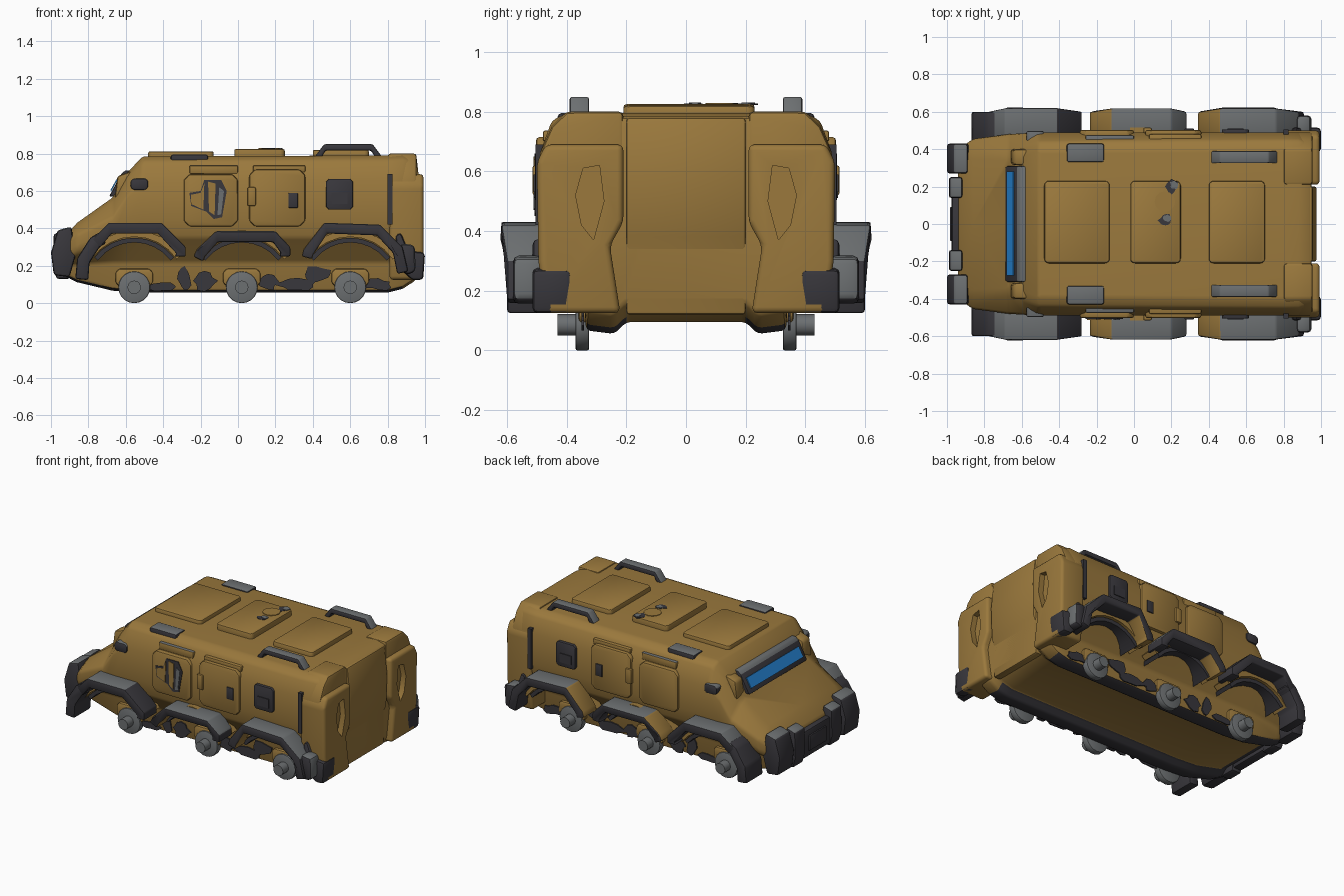
import bpy, bmesh, math, random
from mathutils import Vector

random.seed(4)
if "Cube" in bpy.data.objects:
    bpy.data.objects.remove(bpy.data.objects["Cube"])


def material(name, rgb):
    m = bpy.data.materials.new(name)
    m.use_nodes = True
    m.diffuse_color = (*rgb, 1)
    m.node_tree.nodes["Principled BSDF"].inputs["Base Color"].default_value = (*rgb, 1)
    return m


TAN = material("tan paint", (0.325, 0.19, 0.046))
DARK = material("charcoal", (0.04, 0.038, 0.045))
GREY = material("steel grey", (0.15, 0.16, 0.165))
BLUE = material("blue glass", (0.02, 0.24, 0.68))
built = []


def finish(name, bm, mats, rule=None, mirror=False, bevel=0.0, segments=2):
    """Turn a bmesh into an object, colouring faces by a rule."""
    bmesh.ops.recalc_face_normals(bm, faces=bm.faces)
    bm.normal_update()
    if rule:
        for f in bm.faces:
            f.material_index = rule(f.calc_center_median(), f.normal)
    me = bpy.data.meshes.new(name)
    bm.to_mesh(me)
    bm.free()
    for m in mats:
        me.materials.append(m)
    ob = bpy.data.objects.new(name, me)
    bpy.context.collection.objects.link(ob)
    if mirror:
        mod = ob.modifiers.new("mirror", "MIRROR")
        mod.use_axis = (False, True, False)
    if bevel:
        mod = ob.modifiers.new("bevel", "BEVEL")
        mod.width, mod.segments = bevel, segments
        mod.limit_method, mod.angle_limit = "ANGLE", math.radians(25)
    built.append(ob)
    return ob


PLACE = {"x": lambda u, v, d: (d, u, v), "y": lambda u, v, d: (u, d, v), "z": lambda u, v, d: (u, v, d)}


def prism_mesh(outline, axis, a, b):
    bm = bmesh.new()
    ends = [[bm.verts.new(PLACE[axis](u, v, d)) for u, v in outline] for d in (a, b)]
    for ring in ends:
        bm.faces.new(ring)
    n = len(outline)
    for i in range(n):
        j = (i + 1) % n
        bm.faces.new((ends[0][i], ends[0][j], ends[1][j], ends[1][i]))
    return bm


def prism(name, outline, axis, a, b, mats, **kw):
    return finish(name, prism_mesh(outline, axis, a, b), mats, **kw)


def rect(u0, u1, v0, v1, cut=0.0):
    """Rectangle, optionally with chamfered corners."""
    if not cut:
        return [(u0, v0), (u1, v0), (u1, v1), (u0, v1)]
    return [(u0 + cut, v0), (u1 - cut, v0), (u1, v0 + cut), (u1, v1 - cut),
            (u1 - cut, v1), (u0 + cut, v1), (u0, v1 - cut), (u0, v0 + cut)]


def arc(cx, cz, r, a0, a1, n):
    angles = [math.radians(a0 + (a1 - a0) * i / n) for i in range(n + 1)]
    return [(cx + r * math.cos(t), cz + r * math.sin(t)) for t in angles]


def blob(cx, cz, rx, rz):
    """Ragged patch outline."""
    return [(cx + rx * x * s, cz + rz * z * s)
            for x, z in arc(0, 0, 1, 0, 330, 11) for s in [random.uniform(0.65, 1.1)]]


def band(path, thick):
    """Closed outline of a strip lying under an open path."""
    pts = [Vector(p) for p in path]
    inner = []
    for i, p in enumerate(pts):
        d = (pts[min(i + 1, len(pts) - 1)] - pts[max(i - 1, 0)]).normalized()
        inner.append(p + Vector((d.y, -d.x)) * thick)
    return [tuple(p) for p in pts + inner[::-1]]


def grey_top(c, n):
    return 1 if n.z > 0.5 else 0


# Hull: lofted half sections, mirrored
# x, keel, lower ledge, knee, shoulder, top, low / mid / top half widths
stations = [(-0.94, 0.15, 0.20, 0.22, 0.31, 0.34, 0.31, 0.40, 0.32),
            (-0.86, 0.11, 0.21, 0.26, 0.37, 0.43, 0.32, 0.455, 0.35),
            (-0.67, 0.065, 0.22, 0.33, 0.46, 0.565, 0.335, 0.48, 0.34),
            (-0.59, 0.06, 0.22, 0.34, 0.58, 0.70, 0.335, 0.485, 0.36),
            (-0.51, 0.055, 0.22, 0.35, 0.65, 0.785, 0.335, 0.49, 0.39),
            (0.80, 0.055, 0.22, 0.35, 0.66, 0.79, 0.335, 0.49, 0.40),
            (0.88, 0.075, 0.22, 0.33, 0.66, 0.795, 0.335, 0.49, 0.40),
            (0.95, 0.12, 0.22, 0.30, 0.65, 0.78, 0.33, 0.46, 0.38)]
bm = bmesh.new()
rings = []
for x, zb, zl, zk, zs, zt, wl, wm, wt in stations:
    half = [(0, zb + 0.04), (0.2, zb + 0.04), (0.24, zb), (wl, zb + 0.012), (wl + 0.01, zl),
            (wm - 0.02, zk), (wm, (zk * 2 + zs) / 3), (wm, zs), (wt + 0.05, zt - 0.025), (wt, zt), (0, zt)]
    rings.append([bm.verts.new((x, y, z)) for y, z in half])
for r, s in zip(rings, rings[1:]):
    for i in range(len(r) - 1):
        bm.faces.new((r[i], r[i + 1], s[i + 1], s[i]))
bm.faces.new(rings[0])
bm.faces.new(rings[-1])
finish("hull", bm, [TAN, DARK], mirror=True, bevel=0.018,
       rule=lambda c, n: int((abs(c.y) > 0.21 and c.z < 0.12 and c.x < 0.88) or (c.x < -0.8 and n.z < -0.5 and c.z < 0.19)))

# Rear centre door and corner lobes with a carved recess
prism("rear_door", [(0.9, 0.12), (0.95, 0.12), (0.95, 0.34), (0.968, 0.38), (0.975, 0.6), (0.955, 0.78), (0.9, 0.78)],
      "y", -0.2, 0.2, [TAN], bevel=0.01)
corner = prism("rear_corner", [(0.22, 0.125), (0.47, 0.125), (0.495, 0.3), (0.5, 0.63), (0.47, 0.69), (0.21, 0.69),
                               (0.21, 0.43), (0.255, 0.35)], "x", 0.81, 0.992, [TAN], mirror=True, bevel=0.02, segments=3)
cutter = prism("recess_cutter", [(0.31, 0.37), (0.35, 0.42), (0.37, 0.52), (0.345, 0.61), (0.29, 0.62), (0.275, 0.5)],
               "x", 0.955, 1.1, [TAN], mirror=True)
cutter.hide_render = True
carve = corner.modifiers.new("carve", "BOOLEAN")
carve.operation, carve.object = "DIFFERENCE", cutter
prism("rear_corner_cap", [(0.21, 0.45), (0.21, 0.80), (0.40, 0.80), (0.45, 0.75), (0.49, 0.66), (0.49, 0.45)],
      "x", 0.80, 0.955, [TAN], mirror=True, bevel=0.015)
prism("rear_guard", [(0.84, 0.36), (0.87, 0.18), (0.93, 0.125), (0.99, 0.125), (1.0, 0.27), (0.91, 0.28), (0.87, 0.38)],
      "y", 0.385, 0.515, [DARK], mirror=True, bevel=0.02)
prism("rear_fender_tail", [(0.86, 0.2), (0.9, 0.15), (0.95, 0.17), (0.945, 0.31), (0.87, 0.32)],
      "y", 0.48, 0.58, [DARK, GREY], rule=lambda c, n: int(n.z > 0.5 or n.x > 0.8), mirror=True, bevel=0.02)

# Front bumper pads
prism("bumper_pad", [(-0.985, 0.15), (-1.0, 0.27), (-0.965, 0.39), (-0.89, 0.41), (-0.87, 0.25), (-0.9, 0.14)],
      "y", 0.27, 0.43, [DARK, GREY], rule=grey_top, mirror=True, bevel=0.015)
prism("bumper_guard", [(-0.97, 0.13), (-0.99, 0.2), (-0.985, 0.37), (-0.92, 0.39), (-0.9, 0.13)],
      "y", 0.14, 0.25, [DARK, GREY], rule=grey_top, mirror=True, bevel=0.012)
prism("bumper_centre", rect(-0.975, -0.91, 0.15, 0.33), "y", -0.15, 0.15, [DARK], bevel=0.012)
prism("bumper_plate", rect(-0.09, 0.09, 0.19, 0.29), "x", -0.985, -0.97, [DARK], bevel=0.004)

# Fenders: angular strips, with tan front legs on the middle and rear ones
# path, end of the tan leg, start of the dark rear slope
fenders = {
    "front": ([(-0.78, 0.34), (-0.69, 0.43), (-0.41, 0.43), (-0.28, 0.30), (-0.28, 0.25)], -2, -0.38),
    "middle": ([(-0.24, 0.25), (-0.22, 0.29), (-0.12, 0.385), (0.2, 0.385), (0.28, 0.30), (0.28, 0.25)], -0.12, 2),
    "rear": ([(0.34, 0.25), (0.35, 0.29), (0.46, 0.43), (0.76, 0.42), (0.88, 0.3), (0.91, 0.17)], 0.45, 2)}
for label, (path, tan_end, dark_from) in fenders.items():
    bm = prism_mesh(band(path, 0.06), "y", 0.46, 0.62)
    for v in bm.verts:  # the outer edge narrows towards both ends
        if v.co.y > 0.6 and v.co.z < 0.35:
            v.co.y = 0.6
    finish(label + "_fender", bm, [DARK, GREY, TAN], mirror=True, bevel=0.014,
           rule=lambda c, n, t=tan_end, d=dark_from:
           2 if c.x < t and abs(n.y) < 0.5 else 0 if c.x > d else grey_top(c, n))
prism("front_fender_leg", band([(-0.87, 0.13), (-0.86, 0.24), (-0.79, 0.35), (-0.74, 0.38)], 0.07),
      "y", 0.42, 0.60, [DARK], mirror=True, bevel=0.012)

# Inner arches, wheel mounts, hub discs and axle stubs
for label, x in (("front", -0.555), ("middle", 0.02), ("rear", 0.6)):
    prism(label + "_arch_liner", band(arc(x, 0.08, 0.27, 142, 38, 8), 0.025), "y", 0.35, 0.5,
          [DARK], mirror=True)
    prism(label + "_arch_rim", band(arc(x, 0.08, 0.31, 145, 35, 8), 0.035), "y", 0.4, 0.515, [TAN], mirror=True)
    prism(label + "_wheel_mount", rect(x - 0.1, x + 0.1, 0.09, 0.185, 0.02), "y", 0.3, 0.36,
          [TAN], mirror=True, bevel=0.01)
    prism(label + "_hub_disc", arc(x, 0.085, 0.085, 0, 342, 19), "y", 0.325, 0.37, [GREY], mirror=True, bevel=0.006)
    prism(label + "_axle_stub", arc(x, 0.085, 0.036, 0, 330, 11), "y", 0.365, 0.43, [GREY], mirror=True)

# Worn paint patches along the lower hull
patches = [(-0.4, 0.09, 0.09, 0.03), (-0.285, 0.13, 0.04, 0.065), (-0.18, 0.12, 0.07, 0.055), (0.16, 0.11, 0.06, 0.045),
           (0.32, 0.1, 0.12, 0.04), (0.42, 0.155, 0.09, 0.045), (0.75, 0.1, 0.08, 0.035)]
for i, spot in enumerate(patches):
    prism(f"worn_patch_{i}", blob(*spot), "y", 0.342, 0.35, [DARK], mirror=True)

# Windscreen frame and glass
prism("windscreen_frame", [(-0.69, 0.57), (-0.625, 0.69), (-0.605, 0.71), (-0.56, 0.71), (-0.58, 0.57)], "y", -0.31, 0.31,
      [DARK, GREY], rule=lambda c, n: int(n.z > 0.6), bevel=0.01)
prism("windscreen_glass", [(-0.683, 0.603), (-0.648, 0.665), (-0.642, 0.662), (-0.677, 0.6)], "y", -0.275, 0.28, [BLUE])
prism("windscreen_pillar", [(-0.66, 0.56), (-0.645, 0.68), (-0.56, 0.71), (-0.53, 0.56)], "y", 0.315, 0.40, [TAN],
      mirror=True, bevel=0.015)

# Roof plates, lights and rails
for i, (x0, x1, top) in enumerate(((-0.48, -0.13, 0.812), (-0.02, 0.25, 0.825), (0.4, 0.7, 0.82))):
    prism(f"roof_plate_{i}", rect(x0, x1, -0.21, 0.23, 0.015), "z", 0.76, top, [TAN], bevel=0.01)
prism("roof_light", rect(-0.36, -0.16, 0.74, 0.795), "y", 0.33, 0.43, [DARK, GREY], rule=grey_top, mirror=True, bevel=0.012)
prism("roof_rail", band([(0.40, 0.77), (0.46, 0.85), (0.72, 0.85), (0.78, 0.77)], 0.035), "y", 0.325, 0.39,
      [DARK, GREY], rule=grey_top, mirror=True, bevel=0.008)
prism("roof_hatch", arc(0.165, 0.12, 0.055, 0, 330, 11), "z", 0.82, 0.829, [TAN])
for i, (x, y, mat) in enumerate(((0.2, 0.2, DARK), (0.17, 0.02, DARK), (0.215, 0.21, GREY), (0.18, 0.03, GREY))):
    size = 0.04 if mat == DARK else 0.025
    prism(f"hatch_damage_{i}", blob(x, y, size, size), "z", 0.822, 0.827 if mat == DARK else 0.83, [mat])

# Side doors, panels and fittings
prism("front_door", rect(-0.29, 0.0, 0.41, 0.69, 0.03), "y", 0.46, 0.503, [TAN], mirror=True, bevel=0.012)
prism("rear_side_door", rect(0.06, 0.36, 0.41, 0.715, 0.03), "y", 0.46, 0.503, [TAN], mirror=True, bevel=0.012)
prism("door_handle", rect(0.05, 0.095, 0.52, 0.62), "y", 0.48, 0.515, [TAN], mirror=True, bevel=0.008)
prism("small_vent", rect(0.27, 0.32, 0.51, 0.59), "y", 0.49, 0.51, [DARK], mirror=True, bevel=0.004)
prism("side_panel", rect(0.47, 0.615, 0.5, 0.665, 0.015), "y", 0.47, 0.506, [DARK], mirror=True, bevel=0.006)
prism("side_panel_inset", rect(0.5, 0.585, 0.53, 0.59), "y", 0.5, 0.511, [DARK], mirror=True)
prism("rear_seam", rect(0.80, 0.825, 0.42, 0.69), "y", 0.46, 0.505, [DARK], mirror=True)
prism("side_mirror", rect(-0.575, -0.48, 0.605, 0.668, 0.015), "y", 0.40, 0.498, [DARK, GREY], rule=grey_top,
      mirror=True, bevel=0.01)
prism("upper_ledge", rect(-0.26, 0.0, 0.69, 0.737), "y", 0.42, 0.475, [TAN, GREY], rule=grey_top, mirror=True, bevel=0.008)
prism("rear_upper_ledge", rect(0.08, 0.36, 0.70, 0.737), "y", 0.42, 0.48, [TAN], mirror=True, bevel=0.008)

# Torn opening in one front door, with the cabin showing behind
hole = [(-0.26, 0.59), (-0.2, 0.6), (-0.18, 0.66), (-0.09, 0.66), (-0.06, 0.6), (-0.085, 0.46), (-0.13, 0.45), (-0.17, 0.49), (-0.25, 0.52)]
prism("door_damage", hole, "y", -0.508, -0.5, [DARK])
prism("door_inner_front", [(-0.25, 0.53), (-0.185, 0.5), (-0.18, 0.64), (-0.2, 0.59), (-0.25, 0.58)], "y", -0.512, -0.506, [TAN])
prism("door_inner_rear", [(-0.155, 0.49), (-0.125, 0.47), (-0.12, 0.64), (-0.16, 0.65)], "y", -0.512, -0.506, [TAN])
prism("door_strut", [(-0.11, 0.47), (-0.09, 0.475), (-0.075, 0.6), (-0.1, 0.62)], "y", -0.512, -0.506, [GREY])

# Bake modifiers, drop the cutter and shade the rounded edges smoothly
bpy.ops.object.select_all(action="DESELECT")
for ob in built:
    ob.select_set(True)
bpy.context.view_layer.objects.active = built[0]
bpy.ops.object.convert(target="MESH")
bpy.data.objects.remove(cutter)
bpy.ops.object.shade_smooth_by_angle(angle=math.radians(35))
